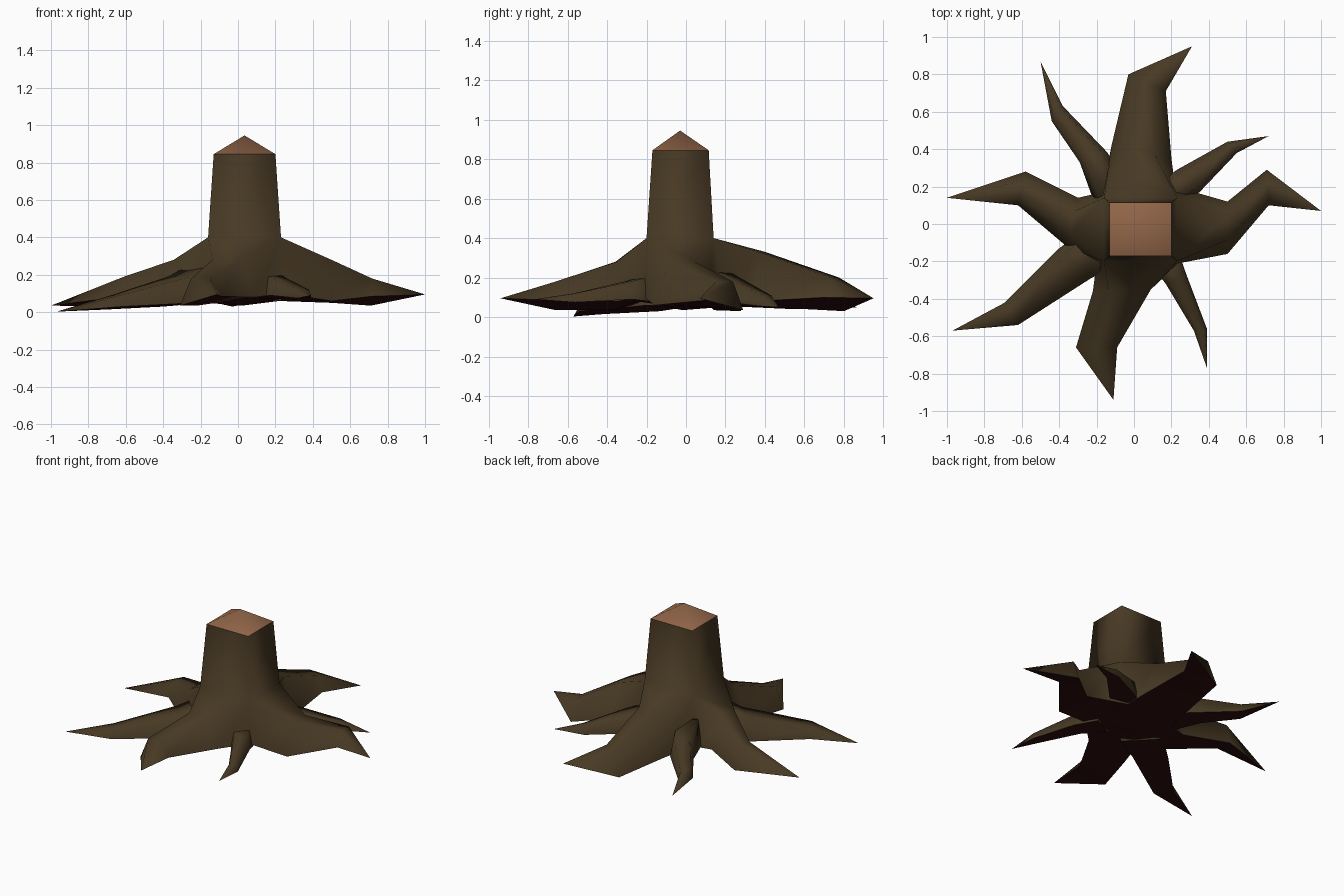
import bpy, bmesh
from mathutils import Vector

if "Cube" in bpy.data.objects:
    bpy.data.objects.remove(bpy.data.objects["Cube"])


def material(name, rgb):
    m = bpy.data.materials.new(name)
    m.diffuse_color = (*rgb, 1)
    m.use_nodes = True
    m.node_tree.nodes["Principled BSDF"].inputs["Base Color"].default_value = m.diffuse_color
    return m


MATS = [material("bark brown", (.064, .041, .0175)),
        material("cut wood tan", (.29, .133, .066)),
        material("underside dark red", (.028, .004, .005))]
BARK, CUT, UNDER = 0, 1, 2


def add_face(bm, verts, mat=BARK):
    f = bm.faces.new(verts)
    f.material_index = mat
    f.smooth = True
    return f


def ring_at(bm, left, right, zleft, zright, ztop, inset):
    """Root cross-section: wide bottom edge, tilted to one side, and narrower crest."""
    l, r = Vector((*left, 0)), Vector((*right, 0))
    tl, tr = l.lerp(r, inset), r.lerp(l, inset)
    pts = [(l, zleft), (tl, ztop), (tr, ztop), (r, zright)]
    return [bm.verts.new((p.x, p.y, z)) for p, z in pts]


def grow_root(bm, ring, stations, tip, inset):
    """Extend a root from a ring (low left, top left, top right, low right) to a point."""
    for station in stations:
        new = ring_at(bm, *station, inset)
        for i in range(4):
            j = (i + 1) % 4
            add_face(bm, [ring[i], ring[j], new[j], new[i]], UNDER if i == 3 else BARK)
        ring = new
    end = bm.verts.new(tip)
    for i in range(4):
        add_face(bm, [ring[i], ring[(i + 1) % 4], end], UNDER if i == 3 else BARK)


def finish(bm, name):
    bmesh.ops.recalc_face_normals(bm, faces=bm.faces[:])
    # keep bark borders sharp, everything else smooth
    for e in bm.edges:
        if len({f.material_index for f in e.link_faces}) > 1:
            e.smooth = False
    me = bpy.data.meshes.new(name)
    bm.to_mesh(me)
    bm.free()
    for m in MATS:
        me.materials.append(m)
    ob = bpy.data.objects.new(name, me)
    bpy.context.collection.objects.link(ob)


# Stump: square trunk, peaked cut top and four main roots
bm = bmesh.new()
low = [bm.verts.new(p) for p in ((-.2, -.21, .08), (.24, -.21, .10), (.22, .2, .06), (-.17, .17, .05))]


def square(x0, x1, y0, y1, z):
    return [bm.verts.new(p) for p in ((x0, y0, z), (x1, y0, z), (x1, y1, z), (x0, y1, z))]


mid = square(-.16, .23, -.2, .14, .40)
top = square(-.13, .20, -.17, .115, .845)
apex = bm.verts.new((.035, -.03, .945))
keel = bm.verts.new((.02, -.02, .035))
for i in range(4):
    j = (i + 1) % 4
    add_face(bm, [low[j], low[i], keel], UNDER)
    add_face(bm, [mid[i], mid[j], top[j], top[i]])
    add_face(bm, [top[i], top[j], apex], CUT)

# main roots in order front, right, back, left; each lifts on the inside of its bend
main_roots = [
    ([((-.22, -.36), (.09, -.35), .035, .08, .28), ((-.31, -.66), (-.09, -.66), .035, .085, .18)], (-.11, -.94, .095)),
    ([((.5, -.16), (.5, .12), .06, .05, .28), ((.72, .10), (.71, .29), .085, .035, .18)], (1.0, .07, .095)),
    ([((.2, .35), (-.12, .42), .08, .05, .33), ((.17, .71), (-.03, .80), .10, .03, .20)], (.31, .95, .095)),
    ([((-.30, .14), (-.36, -.12), .05, .08, .28), ((-.58, .28), (-.62, .10), .03, .085, .19)], (-1.0, .14, .035)),
]
for i, (stations, tip) in enumerate(main_roots):
    j = (i + 1) % 4
    grow_root(bm, [low[i], mid[i], mid[j], low[j]], stations, tip, .27)
finish(bm, "stump")

# Small roots growing out between the main ones
small_roots = {
    "front_left_root": [((-.22, .0), (-.05, -.2), .05, .06, .29), ((-.40, -.13), (-.23, -.29), .03, .05, .19),
                        ((-.69, -.42), (-.62, -.54), .015, .03, .09), (-.97, -.57, .003)],
    "front_right_root": [((.06, -.18), (.22, -.1), .07, .07, .22), ((.17, -.32), (.28, -.27), .09, .09, .18),
                         ((.32, -.57), (.39, -.56), .075, .075, .12), (.39, -.77, .09)],
    "back_right_root": [((.2, .08), (.1, .2), .06, .06, .25), ((.35, .17), (.23, .29), .08, .08, .2),
                        ((.55, .38), (.50, .44), .055, .055, .11), (.72, .47, .05)],
    "back_left_root": [((-.05, .2), (-.2, .08), .06, .06, .25), ((-.14, .38), (-.29, .33), .05, .05, .18),
                       ((-.38, .63), (-.44, .55), .04, .04, .10), (-.5, .87, .05)],
}
for name, data in small_roots.items():
    bm = bmesh.new()
    start = ring_at(bm, *data[0], .15)
    add_face(bm, start)
    grow_root(bm, start, data[1:-1], data[-1], .15)
    finish(bm, name)
